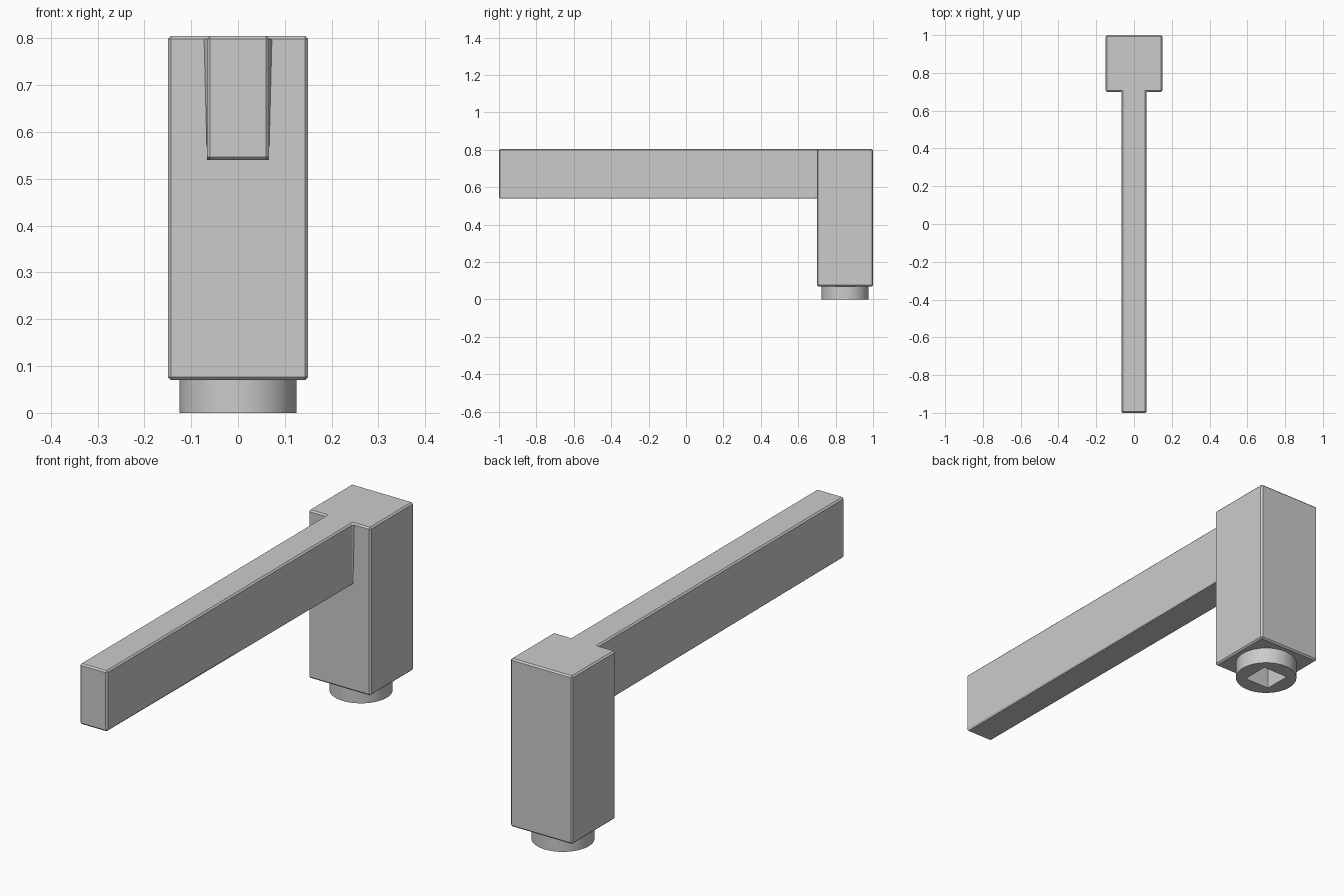
import bpy, bmesh

if "Cube" in bpy.data.objects:
    bpy.data.objects.remove(bpy.data.objects["Cube"])

TOP, ARM_Z, BODY_Z = 0.805, 0.54, 0.07   # top, arm underside, block underside
ARM, HALF = 0.066, 0.15                  # half widths
SOCKET = 0.12


def make_object(name, bm):
    bmesh.ops.recalc_face_normals(bm, faces=bm.faces)
    mesh = bpy.data.meshes.new(name)
    bm.to_mesh(mesh)
    bm.free()
    obj = bpy.data.objects.new(name, mesh)
    bpy.context.collection.objects.link(obj)
    return obj


def extrude_down(bm, faces, depth):
    out = bmesh.ops.extrude_face_region(bm, geom=faces, use_keep_orig=False)["geom"]
    bmesh.ops.translate(bm, vec=(0, 0, -depth),
                        verts=[g for g in out if isinstance(g, bmesh.types.BMVert)])
    return [g for g in out if isinstance(g, bmesh.types.BMFace)]


# Handle: flush T-shaped top, then the upright block carried further down
bm = bmesh.new()
outline = [(-ARM, -1), (ARM, -1), (ARM, 0.7), (HALF, 0.7),
           (HALF, 1), (-HALF, 1), (-HALF, 0.7), (-ARM, 0.7)]
v = [bm.verts.new((x, y, TOP)) for x, y in outline]
top = [bm.faces.new((v[0], v[1], v[2], v[7])), bm.faces.new(v[2:])]
lower = extrude_down(bm, top, TOP - ARM_Z)
block = [f for f in lower if f.calc_center_median().y > 0.7]
extrude_down(bm, block, ARM_Z - BODY_Z)
# cap the top again where the extrusion opened it
if not any(abs(f.normal.z) > 0.5 and f.calc_center_median().z > TOP - 0.001
           for f in bm.faces):
    bm.faces.new(v)
bmesh.ops.recalc_face_normals(bm, faces=bm.faces)
bmesh.ops.dissolve_limit(bm, angle_limit=0.01, verts=bm.verts, edges=bm.edges)
handle = make_object("handle", bm)
bevel = handle.modifiers.new("chamfer", 'BEVEL')
bevel.width = 0.0065
bevel.segments = 1
bevel.limit_method = 'ANGLE'

# Round collar below the block
bpy.ops.mesh.primitive_cylinder_add(vertices=64, radius=0.125, depth=BODY_Z,
                                    location=(0, 0.85, BODY_Z / 2))
collar = bpy.context.object
collar.name = "collar"
bpy.ops.object.shade_smooth_by_angle()

# Square socket cut up through collar and block
bpy.ops.mesh.primitive_cube_add(size=1, location=(0, 0.85, 0.05))
cutter = bpy.context.object
cutter.name = "socket_cutter"
cutter.scale = (SOCKET, SOCKET, 0.2)
cutter.hide_render = True
cutter.display_type = 'WIRE'
for obj in (handle, collar):
    cut = obj.modifiers.new("socket", 'BOOLEAN')
    cut.operation = 'DIFFERENCE'
    cut.solver = 'EXACT'
    cut.object = cutter
